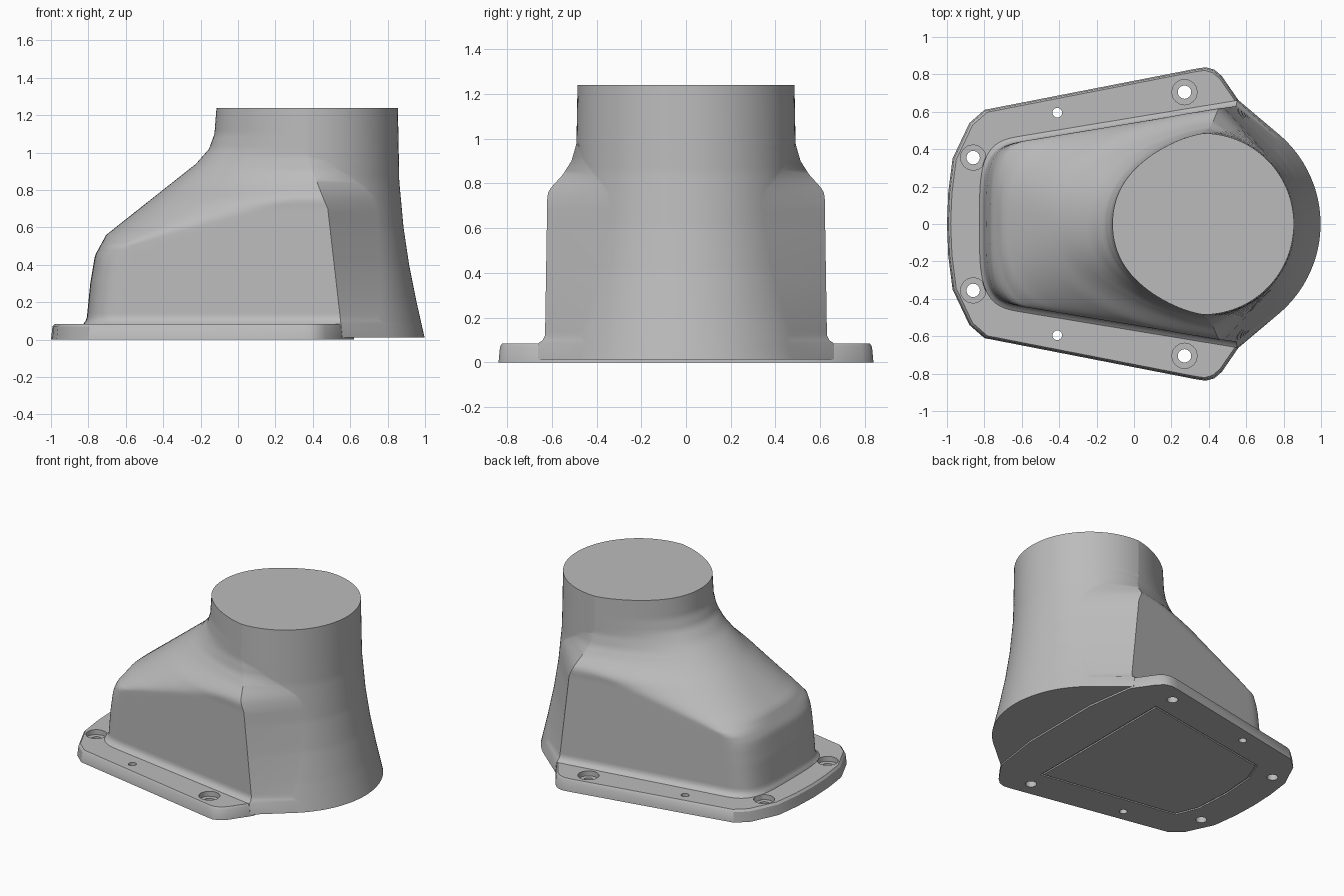
import bpy, bmesh, math

if "Cube" in bpy.data.objects:
    bpy.data.objects.remove(bpy.data.objects["Cube"])

grey = bpy.data.materials.new("warm_grey")
grey.diffuse_color = (0.5, 0.5, 0.5, 1)
grey.use_nodes = True
grey.node_tree.nodes["Principled BSDF"].inputs["Base Color"].default_value = grey.diffuse_color


def make(name, bm):
    bmesh.ops.recalc_face_normals(bm, faces=bm.faces[:])
    me = bpy.data.meshes.new(name)
    bm.to_mesh(me)
    bm.free()
    me.materials.append(grey)
    ob = bpy.data.objects.new(name, me)
    bpy.context.collection.objects.link(ob)
    return ob


def loft(name, rings, closed=False):
    """Skin a stack of rings; cap both ends, or join the last to the first."""
    bm = bmesh.new()
    vs = [[bm.verts.new(p) for p in r] for r in rings]
    n = len(rings[0])
    for a, b in zip(vs, vs[1:] + vs[:1] if closed else vs[1:]):
        for i in range(n):
            j = (i + 1) % n
            bm.faces.new((a[i], a[j], b[j], b[i]))
    if not closed:
        bm.faces.new(vs[0][::-1])
        bm.faces.new(vs[-1])
    return make(name, bm)


def mirrored(half):
    """Close a half outline that runs from the left to the right at y >= 0."""
    return half + [(x, -y) for x, y in half[-2:0:-1]]


def select(ob):
    bpy.ops.object.select_all(action='DESELECT')
    ob.select_set(True)
    bpy.context.view_layer.objects.active = ob


def cut(ob, cutter):
    m = ob.modifiers.new("cut", 'BOOLEAN')
    m.operation, m.solver, m.object = 'DIFFERENCE', 'EXACT', cutter
    select(ob)
    bpy.ops.object.modifier_apply(modifier=m.name)
    bpy.data.objects.remove(cutter)


def smooth(ob, degrees):
    select(ob)
    bpy.ops.object.shade_smooth_by_angle(angle=math.radians(degrees))


def at(profile, z):
    """Read a profile of (height, value) points at height z."""
    for (z0, a), (z1, b) in zip(profile, profile[1:]):
        if z <= z1:
            return a + (b - a) * (z - z0) / (z1 - z0)
    return profile[-1][1]


# Duct body: a round collar that flows into a wedge with flat sides
CX, TOP, SLOPE = 0.37, 1.24, 0.165
FRONT = [(0, -.82), (.3, -.79), (.45, -.765), (.56, -.705), (.6, -.655),
         (.94, -.225), (1.02, -.155), (1.1, -.126), (TOP, -.115)]
WIDTH = [(0, .632), (.74, .62), (.77, .613), (.84, .55), (.9, .512), (.98, .489), (TOP, .485)]
SIDE_START = [(0, -.6), (.5, -.57), (.77, .38), (TOP, .37)]
SIDE_END = [(0, .56), (.7, .48), (.77, .45), (.98, .371), (TOP, .371)]
SQUARENESS = [(0, 3.6), (.4, 3.4), (.6, 2.45), (.8, 2), (TOP, 2)]
BACK = [(0, .63), (.2, .585), (.4, .545), (.6, .515), (.85, .492), (TOP, .485)]


def section(z):
    fillet = 0.03 * min(1, max(0, (0.12 - z) / 0.035)) ** 2
    xl, w = at(FRONT, z) - fillet / 2, at(WIDTH, z) + fillet
    xw, xc, r, n = (at(p, z) for p in (SIDE_START, SIDE_END, BACK, SQUARENESS))
    yw = w - SLOPE * (xc - xw)
    half = []
    for i in range(25):  # rounded front
        t = math.pi / 2 * i / 24
        u = max(math.cos(t), 0) ** (2 / n)
        v = math.sin(t) ** (2 / n)
        x = xw - (xw - xl) * u
        half.append((x, v * (yw + SLOPE * (x - xw) * v)))
    for i in range(1, 9):  # flat side
        half.append((xw + (xc - xw) * i / 8, yw + (w - yw) * i / 8))
    # back arc, starting where the line from the side corner touches it
    d = math.hypot(xc - CX, w)
    a = math.atan2(w, xc - CX) - math.acos(min(1, r / d))
    for i in range(25):
        t = a * (1 - i / 24)
        half.append((CX + r * math.cos(t), r * math.sin(t)))
    return [(x, y, z) for x, y in mirrored(half)]


heights = [.012, .085, .1] + [.12 + .02 * i for i in range(57)]
body = loft("duct_body", [section(z) for z in heights])
smooth(body, 35)

# Mounting flange with a slightly drawn-in top edge
EDGE = [(-1, 0), (-.993, .17), (-.97, .35), (-.88, .54), (-.8, .61), (.33, .83),
        (.385, .838), (.43, .825), (.47, .79), (.57, .645), (.62, .3), (.62, 0)]
flange = loft("mounting_flange", [[(x * k, y * k, z) for x, y in mirrored(EDGE)]
                                  for z, k in ((0, 1), (.07, .992), (.085, .98))])


def drill(x, y, r, z0):
    ring = [(x + r * math.cos(math.tau * i / 16), y + r * math.sin(math.tau * i / 16))
            for i in range(16)]
    cut(flange, loft("drill", [[(px, py, z) for px, py in ring] for z in (z0, .2)]))


# Bolt holes: four counterbored and two plain
for s in (1, -1):
    for x, y in ((.27, .705), (-.86, .355)):
        drill(x, y * s, .068, .05)
        drill(x, y * s, .036, -.1)
    drill(-.41, .595 * s, .026, -.1)

# Shallow panel line around the underside
PANEL = [(-.77, 0), (-.755, .25), (-.69, .41), (.30, .575), (.30, 0)]
groove = loft("panel_groove", [[((x + .25) * k - .25, y * k, z) for x, y in mirrored(PANEL)]
                               for z, k in ((-.05, 1), (.01, 1), (.01, .975), (-.05, .975))],
              closed=True)
cut(flange, groove)
smooth(flange, 30)
